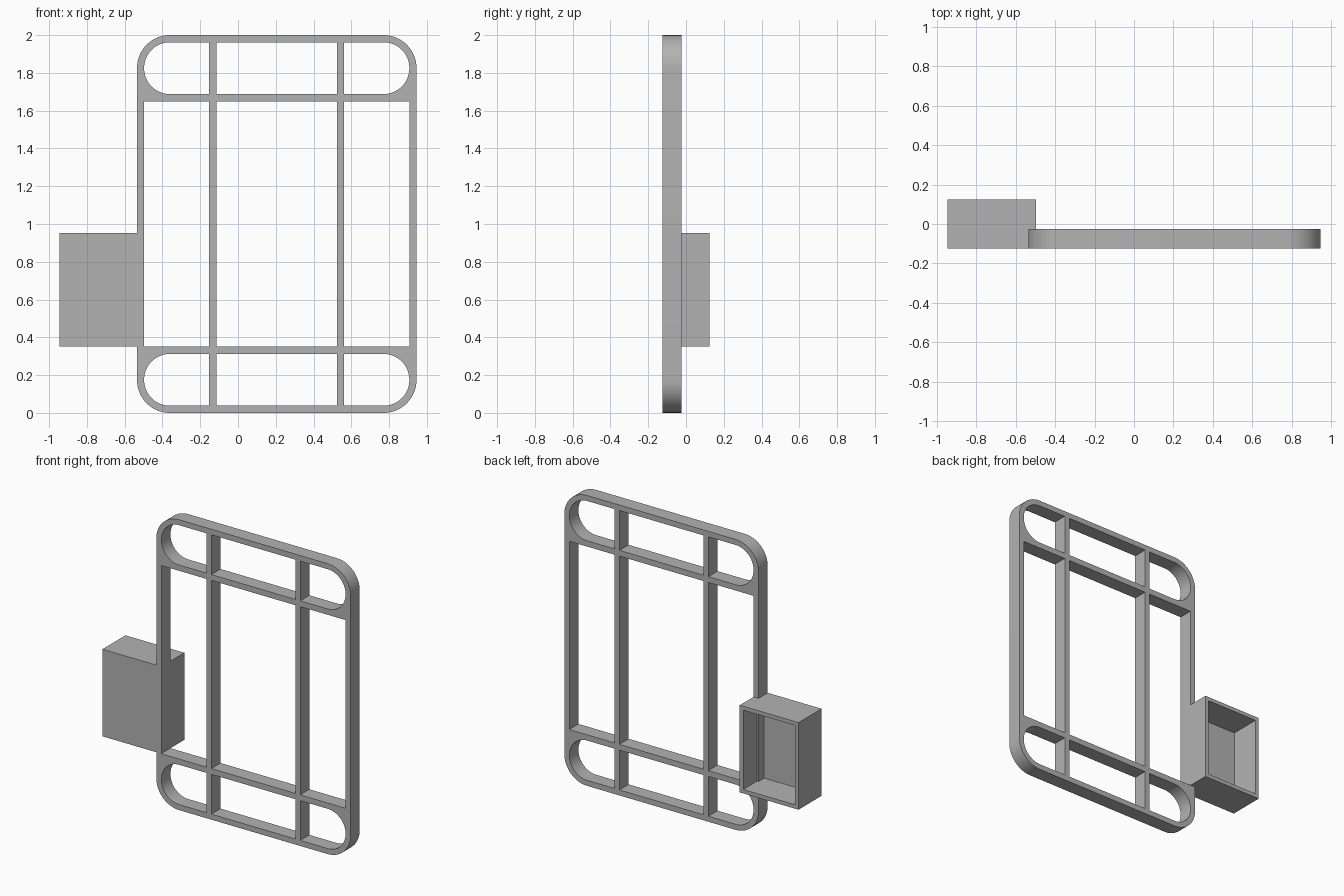
import bpy, bmesh
from math import pi, cos, sin, radians
from mathutils import Matrix, Vector

cube = bpy.data.objects.get("Cube")
if cube:
    bpy.data.objects.remove(cube, do_unlink=True)

grey = bpy.data.materials.new("plain grey")
grey.use_nodes = True
colour = (0.45, 0.45, 0.45, 1)
grey.diffuse_color = colour
grey.node_tree.nodes["Principled BSDF"].inputs["Base Color"].default_value = colour

WALL = 0.038
LEFT, RIGHT, TOP = -0.535, 0.945, 2.0
FRONT, FRAME_BACK, BOX_BACK = -0.125, -0.025, 0.125
CORNER = 0.174
STEPS = 16


def outline(x0, x1, z0, z1, round_left=0, round_right=0):
    """Rectangle, anticlockwise, with a radius for each side's corners."""
    points = []
    corners = [(x1, z1, -1, -1, round_right), (x0, z1, 1, -1, round_left),
               (x0, z0, 1, 1, round_left), (x1, z0, -1, 1, round_right)]
    for i, (x, z, sx, sz, r) in enumerate(corners):
        if not r:
            points.append((x, z))
            continue
        for k in range(STEPS + 1):
            a = (i + k / STEPS) * pi / 2
            points.append((x + sx * r + r * cos(a), z + sz * r + r * sin(a)))
    return points


# Frame outline and its grid of openings
curve = bpy.data.curves.new("frame", 'CURVE')
curve.dimensions = '2D'
curve.fill_mode = 'BOTH'
curve.extrude = (FRAME_BACK - FRONT) / 2


def add_loop(points):
    spline = curve.splines.new('POLY')
    spline.points.add(len(points) - 1)
    for p, (x, z) in zip(spline.points, points):
        p.co = (x, z, 0, 1)
    spline.use_cyclic_u = True


add_loop(outline(LEFT, RIGHT, 0, TOP, CORNER, CORNER))
columns = [(LEFT + WALL, -0.153), (-0.115, 0.524), (0.562, RIGHT - WALL)]
rows = [(WALL, 0.312), (0.352, TOP - 0.352), (TOP - 0.312, TOP - WALL)]
for r, (z0, z1) in enumerate(rows):
    for c, (x0, x1) in enumerate(columns):
        radius = 0 if r == 1 else (z1 - z0) / 2 - 0.001
        add_loop(outline(x0, x1, z0, z1,
                         radius if c == 0 else 0, radius if c == 2 else 0))

frame = bpy.data.objects.new("frame", curve)
bpy.context.collection.objects.link(frame)
bpy.ops.object.select_all(action='DESELECT')
frame.select_set(True)
bpy.context.view_layer.objects.active = frame
bpy.ops.object.convert(target='MESH')
frame = bpy.context.object

# Stand the frame upright and weld its rims
bm = bmesh.new()
bm.from_mesh(frame.data)
bm.transform(Matrix.Translation((0, (FRONT + FRAME_BACK) / 2, 0))
             @ Matrix.Rotation(pi / 2, 4, 'X'))
bmesh.ops.remove_doubles(bm, verts=bm.verts, dist=0.0001)
bmesh.ops.dissolve_limit(bm, angle_limit=radians(0.5), verts=bm.verts, edges=bm.edges)
bmesh.ops.recalc_face_normals(bm, faces=bm.faces)
bm.to_mesh(frame.data)
bm.free()
frame.data.materials.clear()
frame.data.materials.append(grey)
bpy.ops.object.shade_smooth_by_angle(angle=radians(30))

# Side box, open at the back
low = Vector((-0.945, FRONT, 0.352))
high = Vector((LEFT + WALL, BOX_BACK, 0.952))
bm = bmesh.new()
bmesh.ops.create_cube(bm, size=1)
bm.transform(Matrix.Translation((low + high) / 2) @ Matrix.Diagonal((*(high - low), 1)))
back = max(bm.faces, key=lambda f: f.calc_center_median().y)
bmesh.ops.inset_region(bm, faces=[back], thickness=WALL)
pocket = bmesh.ops.extrude_discrete_faces(bm, faces=[back])["faces"][0]
bmesh.ops.translate(bm, verts=pocket.verts, vec=(0, FRONT + WALL - BOX_BACK, 0))
bmesh.ops.recalc_face_normals(bm, faces=bm.faces)
mesh = bpy.data.meshes.new("side_box")
bm.to_mesh(mesh)
bm.free()
mesh.materials.append(grey)
side_box = bpy.data.objects.new("side_box", mesh)
bpy.context.collection.objects.link(side_box)
